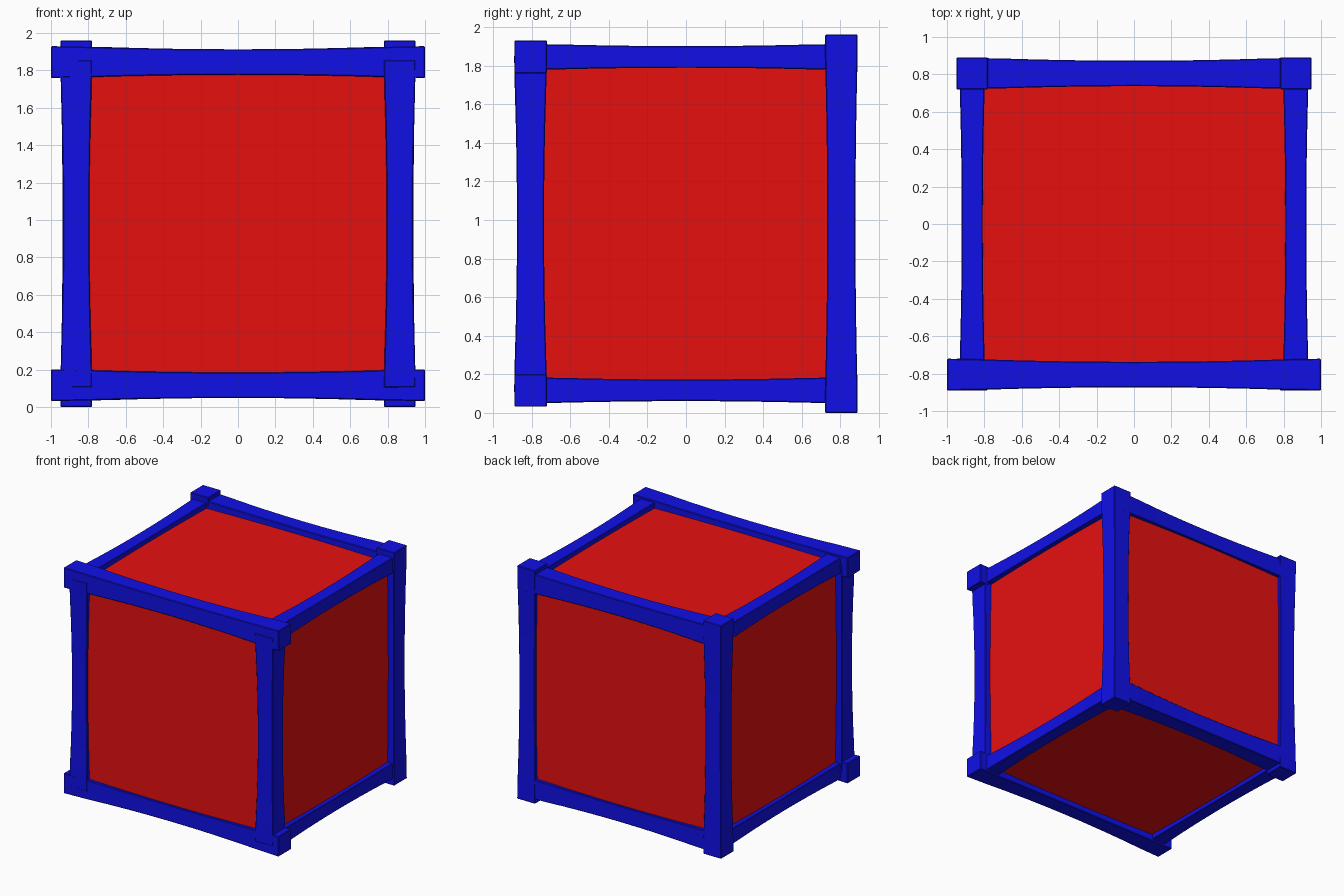
import bpy
import bmesh
from mathutils import Vector

default = bpy.data.objects.get("Cube")
if default:
    bpy.data.objects.remove(default, do_unlink=True)


def make_material(name, color):
    mat = bpy.data.materials.new(name)
    mat.use_nodes = True
    mat.diffuse_color = color
    mat.node_tree.nodes["Principled BSDF"].inputs["Base Color"].default_value = color
    return mat


BLUE = make_material("blue frame", (0.005, 0.005, 0.8, 1))
RED = make_material("red panel", (0.8, 0.005, 0.005, 1))


def add_object(name, bm, mat, bevel):
    bmesh.ops.recalc_face_normals(bm, faces=bm.faces)
    mesh = bpy.data.meshes.new(name)
    bm.to_mesh(mesh)
    bm.free()
    mesh.materials.append(mat)
    obj = bpy.data.objects.new(name, mesh)
    bpy.context.collection.objects.link(obj)
    if bevel:
        mod = obj.modifiers.new("soft edges", 'BEVEL')
        mod.width = bevel
        mod.limit_method = 'ANGLE'
    return obj


def beam(name, axis, center, half_length, end, middle, segments=10):
    """Square beam along an axis, waisted toward its middle."""
    bm = bmesh.new()
    u, v = [i for i in range(3) if i != axis]
    rings = []
    for s in range(segments + 1):
        t = 2 * s / segments - 1
        half = middle + (end - middle) * min(1, 1.2 * t * t)
        ring = []
        for a, b in ((-1, -1), (1, -1), (1, 1), (-1, 1)):
            p = Vector(center)
            p[axis] += t * half_length
            p[u] += a * half
            p[v] += b * half
            ring.append(bm.verts.new(p))
        rings.append(ring)
    for low, high in zip(rings, rings[1:]):
        for k in range(4):
            n = (k + 1) % 4
            bm.faces.new((low[k], low[n], high[n], high[k]))
    bm.faces.new(rings[0])
    bm.faces.new(rings[-1])
    return add_object(name, bm, BLUE, 0.005)


# Red inner box
bm = bmesh.new()
bmesh.ops.create_cube(bm, size=2)
for vert in bm.verts:
    vert.co = (vert.co.x * 0.885, vert.co.y * 0.857, 0.98 + vert.co.z * 0.885)
add_object("inner_box", bm, RED, 0)

# Horizontal beams, bottom and top
X, Y = 0.865, 0.805
for level, z in (("bottom", 0.117), ("top", 1.845)):
    beam(f"front_{level}_beam", 0, (0, -Y, z), 1.0, 0.085, 0.068)
    beam(f"back_{level}_beam", 0, (0, Y, z), X, 0.083, 0.068)
    for side, sx in (("left", 1), ("right", -1)):
        beam(f"{side}_{level}_beam", 1, (sx * X, 0, z), Y, 0.067, 0.056)

# Upright posts
for side, sx in (("left", 1), ("right", -1)):
    beam(f"back_{side}_post", 2, (sx * X, Y, 0.98), 0.98, 0.085, 0.073)
    beam(f"front_{side}_post", 2, (sx * X, -Y - 0.001 * sx, 0.98), 0.875, 0.085, 0.07)
